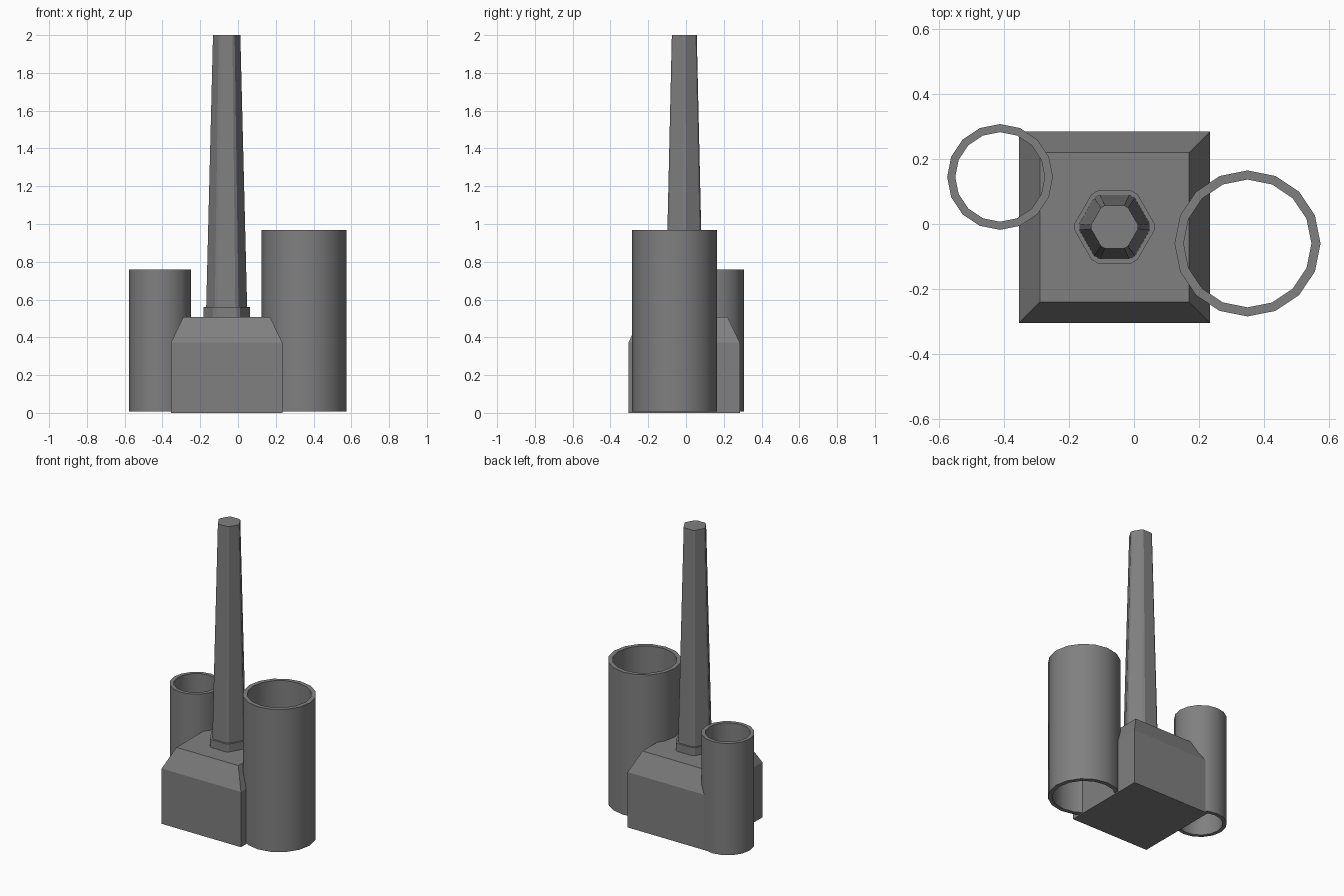
import bpy, bmesh, math

if "Cube" in bpy.data.objects:
    bpy.data.objects.remove(bpy.data.objects["Cube"])

grey = bpy.data.materials.new("concrete_grey")
grey.diffuse_color = (0.216, 0.216, 0.216, 1)
grey.use_nodes = True
grey.node_tree.nodes["Principled BSDF"].inputs["Base Color"].default_value = grey.diffuse_color


def add(name, rings, closed=False, smooth=False):
    """Skin a stack of equal-length point rings; cap the ends or join them into a loop."""
    bm = bmesh.new()
    rows = [[bm.verts.new(p) for p in ring] for ring in rings]
    pairs = list(zip(rows, rows[1:]))
    if closed:
        pairs.append((rows[-1], rows[0]))
    else:
        bm.faces.new(rows[0])
        bm.faces.new(rows[-1])
    n = len(rows[0])
    for a, b in pairs:
        for i in range(n):
            j = (i + 1) % n
            bm.faces.new((a[i], a[j], b[j], b[i]))
    bmesh.ops.recalc_face_normals(bm, faces=bm.faces)
    me = bpy.data.meshes.new(name)
    bm.to_mesh(me)
    bm.free()
    me.materials.append(grey)
    ob = bpy.data.objects.new(name, me)
    bpy.context.collection.objects.link(ob)
    if smooth:
        bpy.ops.object.select_all(action='DESELECT')
        ob.select_set(True)
        bpy.context.view_layer.objects.active = ob
        bpy.ops.object.shade_smooth_by_angle(angle=math.radians(30))


def square(h, z, cx=-0.06, cy=-0.01):
    return [(cx + sx * h, cy + sy * h, z) for sx, sy in ((-1, -1), (1, -1), (1, 1), (-1, 1))]


def circle(cx, cy, r, z, n=16):
    return [(cx + r * math.cos(math.tau * i / n), cy + r * math.sin(math.tau * i / n), z)
            for i in range(n)]


def cut_hexagon(apothem, z, cut=0.1, cx=-0.06, cy=-0.009):
    """Hexagon whose corners are trimmed by a fraction of each side."""
    c = [(math.cos(math.tau * i / 6), math.sin(math.tau * i / 6)) for i in range(6)]
    r = apothem / math.cos(math.pi / 6)
    pts = []
    for i in range(6):
        for k in (i - 1, (i + 1) % 6):
            pts.append((cx + r * (c[i][0] + (c[k][0] - c[i][0]) * cut),
                        cy + r * (c[i][1] + (c[k][1] - c[i][1]) * cut), z))
    return pts


# Main building with sloped shoulders
add("base_block", [square(0.295, 0), square(0.295, 0.372), square(0.23, 0.507)])

# Collar and tapering chimney
add("chimney_collar", [cut_hexagon(0.112, 0.50), cut_hexagon(0.112, 0.56)])
add("chimney", [cut_hexagon(0.099, 0.55), cut_hexagon(0.066, 2.0)])

# Open tubes: outer wall, rims and inner wall
for name, x, y, ro, ri, top in (("large_tube", 0.35, -0.06, 0.225, 0.197, 0.968),
                                ("small_tube", -0.413, 0.145, 0.163, 0.138, 0.76)):
    add(name, [circle(x, y, ro, 0.008), circle(x, y, ro, top),
               circle(x, y, ri, top), circle(x, y, ri, 0.008)], closed=True, smooth=True)
